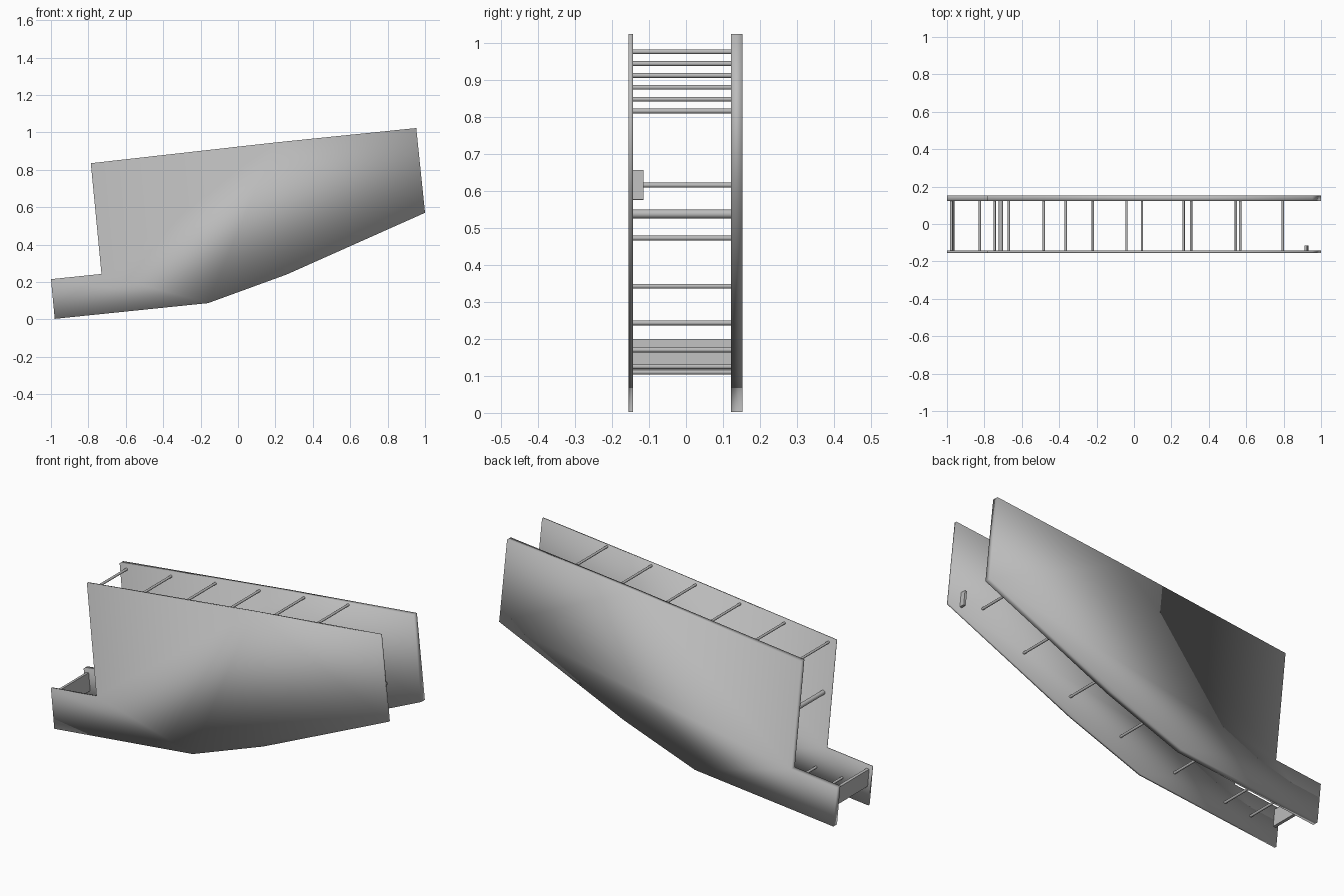
import bpy, math
from mathutils import Vector

cube = bpy.data.objects.get("Cube")
if cube:
    bpy.data.objects.remove(cube, do_unlink=True)

grey = bpy.data.materials.new("plain_grey")
grey.use_nodes = True
COLOUR = (0.5, 0.5, 0.5, 1)
grey.diffuse_color = COLOUR
grey.node_tree.nodes["Principled BSDF"].inputs["Base Color"].default_value = COLOUR

OUTLINE = [(-.98, .003), (-.16, .087), (.26, .24), (1, .57), (.953, 1.023),
           (.2, .946), (-.787, .835), (-.73, .243), (-1, .215)]
INNER_FRONT, INNER_BACK = -.143, .122


def side_plate(name, y0, y1):
    """Extrude the outline into a smooth-shaded side plate."""
    n = len(OUTLINE)
    verts = [(x, y, z) for y in (y0, y1) for x, z in OUTLINE]
    faces = [tuple(range(n)), tuple(reversed(range(n, 2 * n)))]
    faces += [(i, i + n, (i + 1) % n + n, (i + 1) % n) for i in range(n)]
    mesh = bpy.data.meshes.new(name)
    mesh.from_pydata(verts, [], faces)
    mesh.materials.append(grey)
    mesh.shade_smooth()
    obj = bpy.data.objects.new(name, mesh)
    bpy.context.collection.objects.link(obj)


def rod(name, x, z, radius=.0065):
    """Round cross rod joining the two side plates."""
    bpy.ops.mesh.primitive_cylinder_add(
        vertices=16, radius=radius, depth=INNER_BACK - INNER_FRONT,
        location=(x, (INNER_BACK + INNER_FRONT) / 2, z),
        rotation=(math.pi / 2, 0, 0))
    obj = bpy.context.object
    obj.name = name
    obj.data.materials.append(grey)
    bpy.ops.object.shade_smooth_by_angle()


def box(name, centre, size, tilt=0):
    bpy.ops.mesh.primitive_cube_add(size=1, location=centre, rotation=(0, tilt, 0))
    obj = bpy.context.object
    obj.name = name
    obj.scale = size
    obj.data.materials.append(grey)


# Side plates, the back one thicker
side_plate("front_side_plate", -.155, INNER_FRONT)
side_plate("back_side_plate", INNER_BACK, .153)

# Evenly spaced rods under the top edge
start, end = Vector((-.745, .815)), Vector((.568, .975))
for i in range(6):
    p = start.lerp(end, i / 5)
    rod(f"top_rod_{i + 1}", p.x, p.y)

# Rods following the lower edge
LOWER = [(-.825, .11), (-.67, .125), (-.365, .17), (-.04, .243),
         (.265, .342), (.545, .472), (.795, .615)]
for i, (x, z) in enumerate(LOWER):
    rod(f"lower_rod_{i + 1}", x, z)

# Thick rod in the upper opening, end board and small inner block
rod("thick_rod", -.712, .537, .012)
box("end_board", (-.973, -.0105, .152), (.015, INNER_BACK - INNER_FRONT, .095), math.radians(-5.5))
box("inner_block", (.922, -.129, .615), (.012, .028, .08), math.radians(-5.5))
